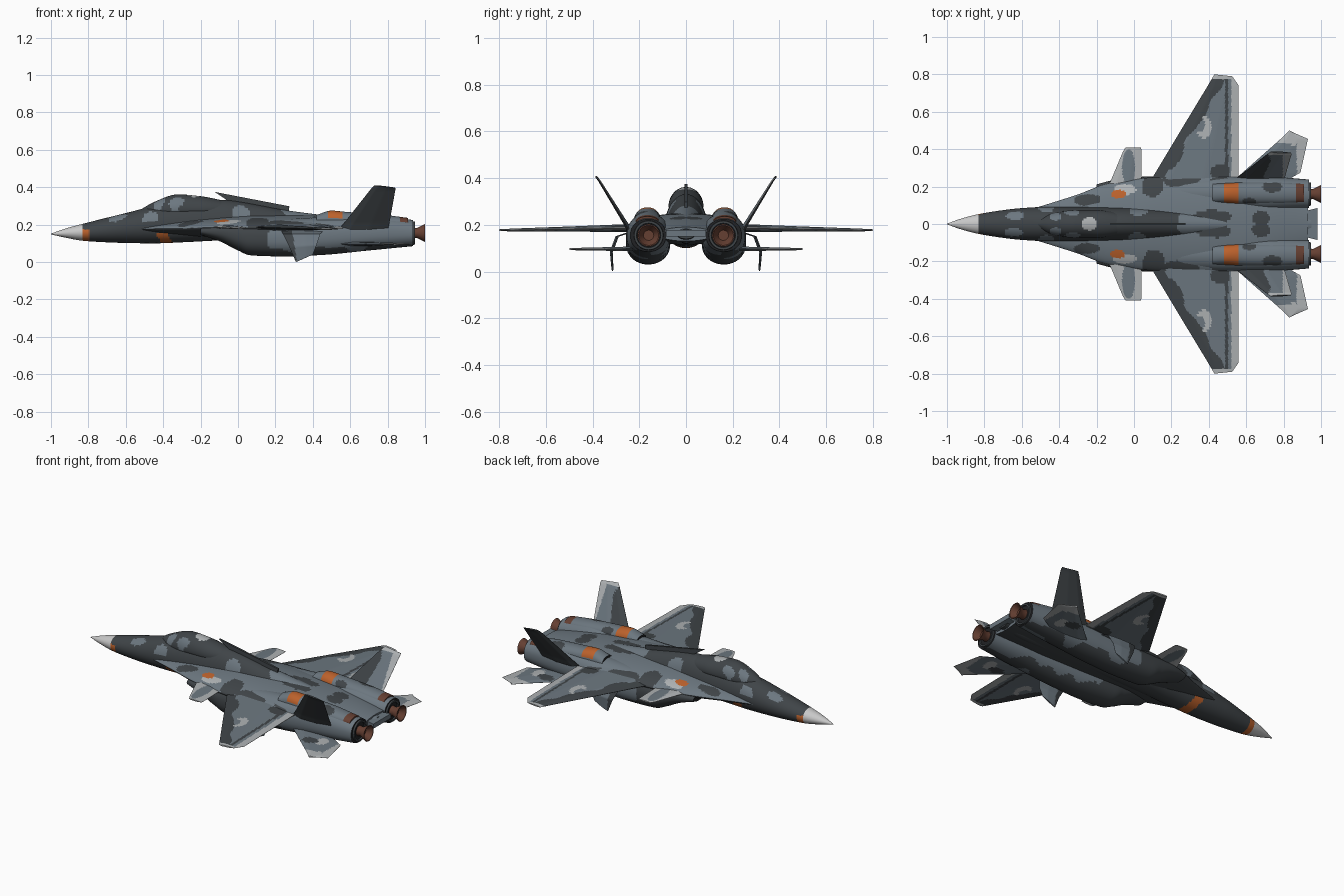
import bpy, bmesh, math
from mathutils import Vector, noise

COLORS = {
    "dark_grey": (0.050, 0.058, 0.064), "slate": (0.150, 0.185, 0.215),
    "light_grey": (0.42, 0.44, 0.45), "pale_nose": (0.58, 0.58, 0.58),
    "orange": (0.50, 0.12, 0.025), "rust": (0.13, 0.050, 0.032),
    "black": (0.015, 0.016, 0.018),
}
NAMES = list(COLORS)
MATS = []
for n, c in COLORS.items():
    m = bpy.data.materials.new(n)
    m.diffuse_color = (*c, 1)
    MATS.append(m)


def skin(name, rings, paint, mirror=False, angle=40):
    """Bridge closed rings into a skin, cap both ends and paint by a rule."""
    bm = bmesh.new()
    vs = [[bm.verts.new(p) for p in r] for r in rings]
    k = len(rings[0])
    for a, b in zip(vs, vs[1:]):
        for i in range(k):
            bm.faces.new((a[i], a[(i + 1) % k], b[(i + 1) % k], b[i]))
    bm.faces.new(vs[0])
    bm.faces.new(vs[-1])
    bmesh.ops.recalc_face_normals(bm, faces=bm.faces)
    bm.normal_update()
    for f in bm.faces:
        c = f.calc_center_median()
        f.material_index = NAMES.index(paint(c, f.normal) if callable(paint) else paint)
    me = bpy.data.meshes.new(name)
    bm.to_mesh(me)
    bm.free()
    for m in MATS:
        me.materials.append(m)
    me.shade_smooth()
    me.set_sharp_from_angle(angle=math.radians(angle))
    ob = bpy.data.objects.new(name, me)
    bpy.context.collection.objects.link(ob)
    if mirror:
        mod = ob.modifiers.new("mirror", 'MIRROR')
        mod.use_axis = (False, True, False)
        mod.use_mirror_merge = False
    return ob


def smooth_stations(st, step):
    """Monotone cubic interpolation through rows of numbers."""
    d = [[b - a for a, b in zip(p, q)] for p, q in zip(st, st[1:])]
    tan = [d[0]]
    for p, q in zip(d, d[1:]):
        tan.append([2 * a * b / (a + b) if a * b > 0 else 0 for a, b in zip(p, q)])
    tan.append(d[-1])
    out = []
    for i in range(len(d)):
        n = max(1, math.ceil(abs(d[i][0]) / step))
        for j in range(n):
            t = j / n
            h = (2*t**3 - 3*t*t + 1, t**3 - 2*t*t + t, 3*t*t - 2*t**3, t**3 - t*t)
            out.append([h[0]*a + h[1]*u + h[2]*b + h[3]*v for a, u, b, v in
                        zip(st[i], tan[i], st[i + 1], tan[i + 1])])
    return out + [list(st[-1])]


def loft(name, st, paint, y=0, seg=48, ez=1.0, mirror=False, step=0.009):
    """Stations: x, half width, top z, bottom z, widest z."""
    rings = []
    for x, w, top, bot, mid in smooth_stations(st, step):
        r = []
        for i in range(seg):
            a = 2 * math.pi * i / seg
            s = math.sin(a)
            r.append((x, y + w * math.cos(a),
                      mid + (top - mid if s > 0 else bot - mid) * abs(s) ** ez))
        rings.append(r)
    return skin(name, rings, paint, mirror)


def panel(name, secs, up, paint, rows=14, cols=36):
    """Wing-like surface. Sections: leading point, trailing point, thickness."""
    up = Vector(up).normalized()
    us = [i / cols for i in range(cols + 1)]
    prof = [0.08 + 0.92 * min(1, u / 0.2, (1 - u) / 0.4) for u in us]
    rings = []
    for s, (a, b) in enumerate(zip(secs, secs[1:])):
        for j in range(rows + (s == len(secs) - 2)):
            t = j / rows
            le = Vector(a[0]).lerp(Vector(b[0]), t)
            te = Vector(a[1]).lerp(Vector(b[1]), t)
            th = (a[2] + (b[2] - a[2]) * t) / 2
            pts = [(le.lerp(te, u), up * th * p) for u, p in zip(us, prof)]
            rings.append([p + o for p, o in pts] + [p - o for p, o in reversed(pts)])
    return skin(name, rings, paint, True, 30)


def blob(c, x, y, rx, ry):
    w = 0.35 * noise.noise(c * 14)
    return ((c.x - x) / rx) ** 2 + ((abs(c.y) - y) / ry) ** 2 < 1 + w


def any_blob(c, blobs):
    return any(blob(c, *b) for b in blobs)


# ---- paint rules ----
DARK_SPOTS = [(0.10, 0.21, 0.06, 0.07), (0.25, 0.24, 0.10, 0.045), (0.42, 0.04, 0.10, 0.035),
              (-0.25, 0.13, 0.07, 0.03), (0.68, 0.03, 0.05, 0.04), (0.46, 0.23, 0.05, 0.03)]


def fuselage_paint(c, n):
    if c.x < -0.83 + 0.02 * (c.z - 0.15):
        return "pale_nose"
    if c.x < -0.795 and c.z < 0.175:
        return "orange"
    if -0.42 < c.x + (c.z - 0.12) * 0.6 < -0.36 and c.z < 0.155:
        return "orange"
    if n.z > 0.2 and any_blob(c, [(-0.64, 0.045, 0.05, 0.022), (-0.47, 0.085, 0.04, 0.025),
                                  (0.02, 0.075, 0.05, 0.03), (0.33, 0.04, 0.08, 0.03)]):
        return "slate"
    if c.x > 0.26 + 0.05 * noise.noise(c * 12) and n.z > 0:
        return "slate"
    return "dark_grey"


def canopy_paint(c, n):
    if blob(c, -0.24, 0, 0.038, 0.038) and n.z > 0.3:
        return "light_grey"
    return "slate" if any_blob(c, [(-0.42, 0.04, 0.03, 0.02), (-0.33, 0.06, 0.04, 0.015)]) else "dark_grey"


def body_paint(c, n):
    if n.z < 0:
        return "dark_grey"
    if blob(c, -0.085, 0.16, 0.04, 0.022):
        return "orange"
    if blob(c, -0.05, 0.185, 0.06, 0.028):
        return "light_grey"
    return "dark_grey" if any_blob(c, DARK_SPOTS) else "slate"


def nacelle_paint(c, n):
    if abs(n.x) > 0.95:
        return "black"
    wob = 0.05 * noise.noise(c * 9)
    return "slate" if c.x > 0.18 + wob and c.z > 0.075 + wob else "dark_grey"


def hump_paint(c, n):
    if n.x < -0.95:
        return "black"
    if 0.485 < c.x < 0.56 and c.z > 0.235:
        return "orange"
    if c.x > 0.87:
        return "rust"
    return "dark_grey" if any_blob(c, [(0.74, 0.2, 0.05, 0.03), (0.62, 0.12, 0.04, 0.02)]) else "slate"


def wing_paint(c, n):
    lead = 0.1 + (c.y - 0.25) * 0.6
    if c.y > 0.775 or c.x > 0.52:
        return "light_grey"
    if blob(c, 0.375, 0.51, 0.042, 0.06) and not blob(c, 0.35, 0.53, 0.03, 0.04):
        return "light_grey"
    if c.x < lead + 0.075 + 0.04 * noise.noise(c * 10) or abs(c.x - 0.495) < 0.008:
        return "dark_grey"
    return "dark_grey" if blob(c, 0.46, 0.28, 0.05, 0.04) else "slate"


def canard_paint(c, n):
    return "slate" if blob(c, -0.03, 0.30, 0.035, 0.1) else "light_grey"


def tail_paint(c, n):
    if c.y > 0.44 + 0.03 * noise.noise(c * 15) or c.x > 0.87:
        return "light_grey"
    if blob(c, 0.72, 0.33, 0.05, 0.03):
        return "dark_grey"
    return "light_grey" if blob(c, 0.79, 0.31, 0.03, 0.05) else "slate"


def fin_paint(c, n):
    if n.y > 0 or c.x < 0.72 + 0.04 * noise.noise(c * 12):
        return "dark_grey"
    return "light_grey" if c.x > 0.795 or c.z > 0.39 else "slate"


# ---- central fuselage, canopy and spine blade ----
loft("fuselage", [(-1, 0.002, 0.152, 0.148, 0.15), (-0.92, 0.030, 0.180, 0.130, 0.155),
                  (-0.82, 0.055, 0.207, 0.113, 0.16), (-0.60, 0.085, 0.262, 0.102, 0.18),
                  (-0.45, 0.092, 0.298, 0.100, 0.19), (-0.25, 0.092, 0.325, 0.108, 0.19),
                  (-0.08, 0.090, 0.332, 0.115, 0.19), (0.27, 0.075, 0.275, 0.115, 0.18),
                  (0.5, 0.055, 0.245, 0.115, 0.18), (0.8, 0.045, 0.205, 0.12, 0.165),
                  (0.95, 0.04, 0.18, 0.14, 0.16)], fuselage_paint)
loft("canopy", [(-0.53, 0.01, 0.275, 0.25, 0.26), (-0.44, 0.055, 0.325, 0.24, 0.27),
                (-0.32, 0.074, 0.362, 0.24, 0.28), (-0.2, 0.075, 0.352, 0.24, 0.28),
                (-0.05, 0.05, 0.322, 0.25, 0.28), (0.05, 0.02, 0.30, 0.26, 0.28)], canopy_paint)
skin("spine_blade", [[(-0.125, y, 0.375), (-0.09, y, 0.352), (-0.03, y, 0.31), (0.27, y, 0.26),
                      (0.275, y, 0.298)] for y in (-0.006, 0.006)], "dark_grey")

# ---- flat lifting body with leading edge extensions ----
loft("lifting_body", [(-0.58, 0.07, 0.19, 0.16, 0.175), (-0.45, 0.11, 0.205, 0.15, 0.178),
                      (-0.3, 0.158, 0.222, 0.14, 0.18), (-0.15, 0.212, 0.235, 0.13, 0.185),
                      (0.1, 0.25, 0.25, 0.12, 0.185), (0.35, 0.262, 0.25, 0.115, 0.185),
                      (0.57, 0.252, 0.24, 0.115, 0.182), (0.72, 0.21, 0.225, 0.12, 0.175),
                      (0.93, 0.13, 0.19, 0.13, 0.16)], body_paint, seg=110, ez=1.25)
skin("tail_beam", [[(0.8, -w, z), (0.88, -w, z), (0.98, -0.085, z), (0.98, 0.085, z),
                    (0.88, w, z), (0.8, w, z)] for w, z in ((0.055, 0.15), (0.06, 0.178))], "slate")

# ---- engine nacelles, upper intake humps, nozzles ----
loft("engine_nacelle", [(-0.2, 0.05, 0.185, 0.145, 0.165), (-0.1, 0.075, 0.2, 0.112, 0.16),
                        (0.0, 0.087, 0.21, 0.062, 0.14), (0.07, 0.092, 0.22, 0.036, 0.125),
                        (0.25, 0.095, 0.23, 0.030, 0.125), (0.45, 0.095, 0.24, 0.038, 0.14),
                        (0.7, 0.092, 0.25, 0.062, 0.152), (0.935, 0.076, 0.225, 0.085, 0.155)],
     nacelle_paint, y=0.162, ez=0.85, mirror=True)
loft("intake_hump", [(0.42, 0.050, 0.252, 0.18, 0.21), (0.5, 0.054, 0.275, 0.18, 0.21),
                     (0.58, 0.058, 0.268, 0.18, 0.21), (0.75, 0.06, 0.256, 0.18, 0.2),
                     (0.91, 0.05, 0.236, 0.17, 0.2)], hump_paint, y=0.165, ez=0.7, mirror=True)


def round_part(name, rows, paint):
    rings = [[(x, 0.16 + r * math.cos(i * math.pi / 16), 0.155 + r * math.sin(i * math.pi / 16))
              for i in range(32)] for x, r in rows]
    skin(name, rings, paint, True)


round_part("exhaust_rim", [(0.90, 0.068), (0.945, 0.062), (0.945, 0.052), (0.93, 0.05)], "dark_grey")
round_part("nozzle", [(0.92, 0.034), (0.955, 0.026), (1.0, 0.048), (1.0, 0.043), (0.965, 0.022)], "rust")

# ---- wings, canards, tailplanes, fins ----
panel("wing", [((0.03, 0.15, 0.187), (0.55, 0.15, 0.187), 0.04),
               ((0.10, 0.25, 0.186), (0.56, 0.25, 0.186), 0.034),
               ((0.247, 0.495, 0.182), (0.56, 0.495, 0.182), 0.022),
               ((0.395, 0.74, 0.178), (0.56, 0.74, 0.178), 0.012),
               ((0.43, 0.80, 0.177), (0.525, 0.79, 0.177), 0.008)], (0, 0, 1), wing_paint, 18, 44)
panel("canard", [((-0.15, 0.17, 0.188), (0.04, 0.17, 0.188), 0.018),
                 ((-0.06, 0.385, 0.183), (0.04, 0.385, 0.183), 0.010),
                 ((-0.045, 0.41, 0.183), (0.038, 0.41, 0.183), 0.007)], (0, 0, 1), canard_paint)
panel("tailplane", [((0.50, 0.2, 0.097), (0.76, 0.2, 0.097), 0.022),
                    ((0.575, 0.27, 0.097), (0.89, 0.275, 0.097), 0.018),
                    ((0.79, 0.46, 0.096), (0.93, 0.455, 0.096), 0.011),
                    ((0.83, 0.50, 0.096), (0.85, 0.49, 0.096), 0.008)], (0, 0, 1), tail_paint)
panel("tail_fin", [((0.53, 0.235, 0.165), (0.80, 0.235, 0.165), 0.024),
                   ((0.57, 0.262, 0.212), (0.81, 0.262, 0.212), 0.018),
                   ((0.71, 0.372, 0.39), (0.842, 0.372, 0.39), 0.010),
                   ((0.73, 0.386, 0.41), (0.84, 0.381, 0.398), 0.008)], (0, 0.85, -0.5), fin_paint)
panel("belly_fin", [((0.23, 0.235, 0.17), (0.46, 0.235, 0.17), 0.016),
                    ((0.24, 0.295, 0.15), (0.44, 0.295, 0.15), 0.014),
                    ((0.275, 0.320, 0.08), (0.42, 0.320, 0.09), 0.012),
                    ((0.31, 0.315, 0.0), (0.40, 0.315, 0.04), 0.008)], (0, 1, 0.1),
      lambda c, n: "dark_grey" if c.x < 0.30 + 0.3 * (0.1 - c.z) * 0.5 else "slate", 10, 20)
